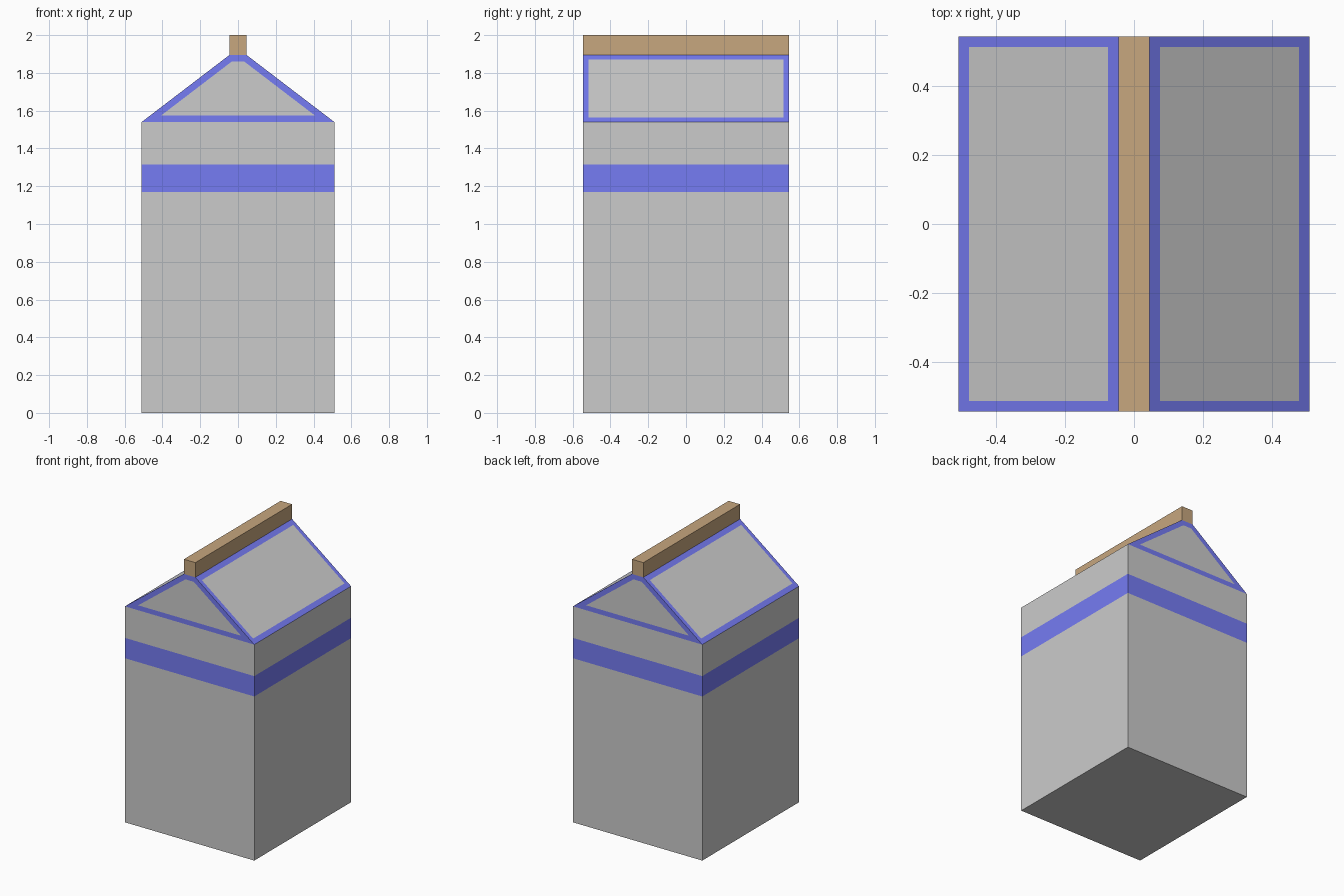
import bpy, bmesh
from math import copysign

if "Cube" in bpy.data.objects:
    bpy.data.objects.remove(bpy.data.objects["Cube"])

HX, HY = 0.51, 0.545      # half width and half depth
RX = 0.045                # half width of the ridge
EAVE, RIDGE, TOP = 1.54, 1.895, 2.0


def material(name, color):
    m = bpy.data.materials.new(name)
    m.diffuse_color = (*color, 1)
    m.use_nodes = True
    m.node_tree.nodes["Principled BSDF"].inputs["Base Color"].default_value = m.diffuse_color
    return m


grey = material("grey", (0.8, 0.8, 0.8))
blue = material("blue", (0.18, 0.2, 0.9))
brown = material("brown", (0.57, 0.385, 0.21))


def ring(bm, hx, z):
    return [bm.verts.new(p) for p in
            ((-hx, -HY, z), (hx, -HY, z), (hx, HY, z), (-hx, HY, z))]


def bridge(bm, a, b, slot=0):
    faces = []
    for i in range(4):
        j = (i + 1) % 4
        f = bm.faces.new((a[i], a[j], b[j], b[i]))
        f.material_index = slot
        faces.append(f)
    return faces


def finish(bm, name, *mats):
    bm.normal_update()
    me = bpy.data.meshes.new(name)
    bm.to_mesh(me)
    bm.free()
    for m in mats:
        me.materials.append(m)
    ob = bpy.data.objects.new(name, me)
    bpy.context.collection.objects.link(ob)


# Carton: walls with a flush blue band, and a gabled roof
bm = bmesh.new()
rings = [ring(bm, HX, z) for z in (0, 1.17, 1.315, EAVE)] + [ring(bm, RX, RIDGE)]
bm.faces.new(rings[0][::-1])
for i in range(3):
    bridge(bm, rings[i], rings[i + 1], slot=int(i == 1))
roof = bridge(bm, rings[3], rings[4])
bm.faces.new(rings[4])

# Blue borders around each grey roof panel
bm.normal_update()
for f in roof:
    slope = abs(f.normal.x) > 0.3
    border = bmesh.ops.inset_individual(
        bm, faces=[f], thickness=0.038 if slope else 0.035, use_even_offset=True)
    for b in border["faces"]:
        b.material_index = 1
    f.material_index = 0
    if slope:
        for v in f.verts:
            v.co.y = copysign(HY - 0.03, v.co.y)
finish(bm, "carton", grey, blue)

# Ridge bar along the top
bm = bmesh.new()
low, high = ring(bm, RX, RIDGE), ring(bm, RX, TOP)
bm.faces.new(low[::-1])
bridge(bm, low, high)
bm.faces.new(high)
finish(bm, "ridge_bar", brown)
